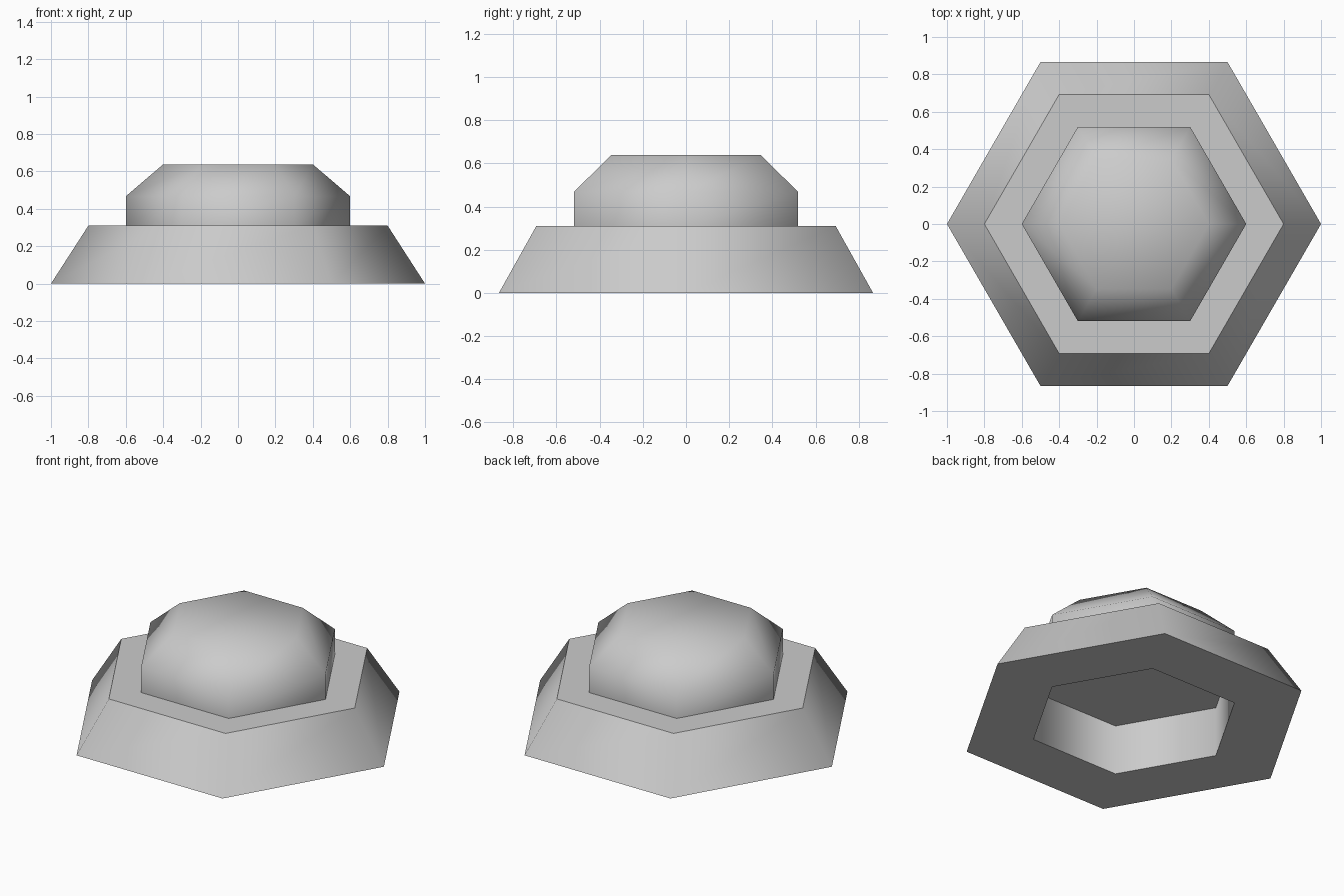
import bpy, bmesh
from math import cos, sin, pi, radians

if "Cube" in bpy.data.objects:
    bpy.data.objects.remove(bpy.data.objects["Cube"])

SIDES = 6


def hex_part(name, profile, ring):
    """Sweep (radius, z) points round a hexagon; ring joins last to first, otherwise ends are capped."""
    bm = bmesh.new()
    loops = [[bm.verts.new((r * cos(i * 2 * pi / SIDES), r * sin(i * 2 * pi / SIDES), z))
              for i in range(SIDES)] for r, z in profile]
    pairs = list(zip(loops, loops[1:]))
    if ring:
        pairs.append((loops[-1], loops[0]))
    else:
        bm.faces.new(loops[0][::-1])
        bm.faces.new(loops[-1])
    for a, b in pairs:
        for i in range(SIDES):
            j = (i + 1) % SIDES
            bm.faces.new((a[i], a[j], b[j], b[i]))
    bmesh.ops.recalc_face_normals(bm, faces=bm.faces)
    mesh = bpy.data.meshes.new(name)
    bm.to_mesh(mesh)
    bm.free()
    obj = bpy.data.objects.new(name, mesh)
    bpy.context.collection.objects.link(obj)
    # Smooth round the hexagon, sharp at the rims
    bpy.ops.object.select_all(action='DESELECT')
    obj.select_set(True)
    bpy.context.view_layer.objects.active = obj
    bpy.ops.object.shade_smooth_by_angle(angle=radians(60.3))
    return obj


# Sloped base ring with a straight hexagonal hole
hex_part("base_ring", [(1.0, 0), (0.8, 0.31), (0.6, 0.31), (0.6, 0)], ring=True)

# Chamfered cap closing the hole
hex_part("cap", [(0.6, 0.31), (0.6, 0.467), (0.4, 0.638)], ring=False)
